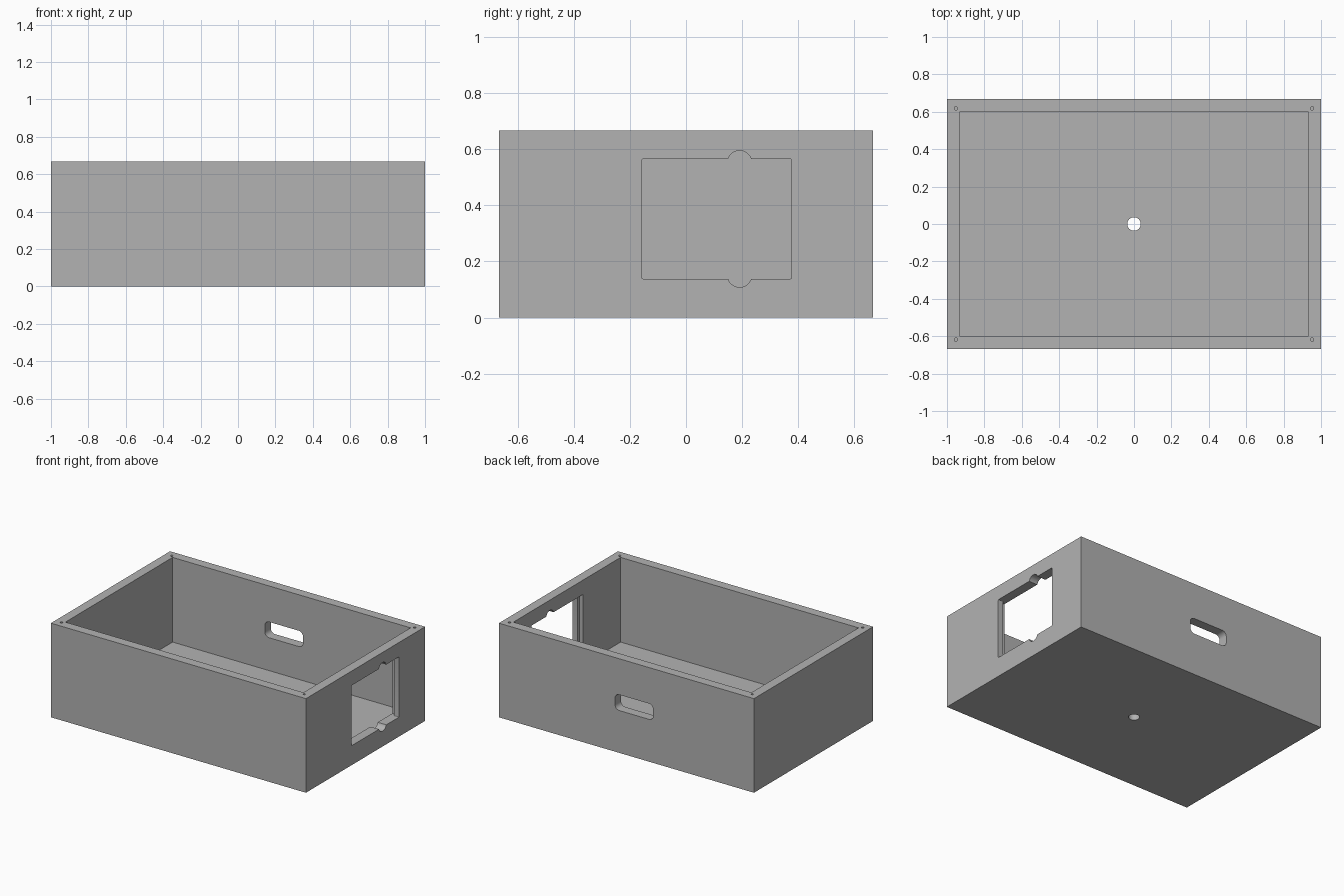
import bpy
import bmesh
import math
from mathutils import Matrix, Vector

if "Cube" in bpy.data.objects:
    bpy.data.objects.remove(bpy.data.objects["Cube"], do_unlink=True)

W, D, H, WALL = 2.0, 1.334, 0.667, 0.067

grey = bpy.data.materials.new("plain grey")
grey.use_nodes = True
grey.diffuse_color = (0.448, 0.448, 0.448, 1)
grey.node_tree.nodes["Principled BSDF"].inputs["Base Color"].default_value = grey.diffuse_color


def finish(name, bm):
    mesh = bpy.data.meshes.new(name)
    bm.to_mesh(mesh)
    bm.free()
    mesh.materials.append(grey)
    obj = bpy.data.objects.new(name, mesh)
    bpy.context.collection.objects.link(obj)
    return obj


def block(name, lo, hi, round_axis=None, radius=0):
    """Box between two corners, with edges along one axis optionally rounded."""
    lo, hi = Vector(lo), Vector(hi)
    bm = bmesh.new()
    bmesh.ops.create_cube(bm, size=1)
    bmesh.ops.scale(bm, vec=hi - lo, verts=bm.verts)
    bmesh.ops.translate(bm, vec=(lo + hi) / 2, verts=bm.verts)
    if round_axis is not None:
        edges = [e for e in bm.edges
                 if abs((e.verts[0].co - e.verts[1].co).normalized()[round_axis]) > 0.9]
        bmesh.ops.bevel(bm, geom=edges, offset=radius, segments=6,
                        profile=0.5, affect='EDGES')
    return finish(name, bm)


def rod(name, centre, radius, length, along_x=False, sides=32):
    bm = bmesh.new()
    bmesh.ops.create_cone(bm, cap_ends=True, segments=sides,
                          radius1=radius, radius2=radius, depth=length)
    turn = Matrix.Rotation(math.pi / 2, 4, 'Y') if along_x else Matrix.Identity(4)
    bm.transform(Matrix.Translation(centre) @ turn)
    return finish(name, bm)


# Open-topped enclosure
box = block("enclosure", (-W / 2, -D / 2, 0), (W / 2, D / 2, H))
ix, iy = W / 2 - WALL, D / 2 - WALL
cutters = [block("cavity", (-ix, -iy, WALL), (ix, iy, H + 0.1))]

# Socket opening in the +x wall, with two screw notches and an inner rebate
y0, y1, z0, z1 = -0.157, 0.376, 0.138, 0.565
cutters.append(block("socket_opening", (0.9, y0, z0), (1.1, y1, z1), 0, 0.005))
cutters.append(block("socket_rebate", (0.9, y0 - 0.02, z0), (0.96, y1 + 0.02, z1)))
for z in (z0 + 0.013, z1 - 0.013):
    cutters.append(rod("screw_notch", (1, 0.191, z), 0.043, 0.2, along_x=True))

# Rounded slot in the back wall
cutters.append(block("back_slot", (-0.21, iy - 0.05, 0.3), (0.09, D / 2 + 0.05, 0.412), 1, 0.034))

# Drain hole in the floor and blind screw holes in the rim corners
cutters.append(rod("floor_hole", (0, 0, 0), 0.036, 0.3))
for sx in (-1, 1):
    for sy in (-1, 1):
        cutters.append(rod("rim_screw_hole", (sx * 0.952, sy * 0.618, H), 0.009, 0.2, sides=16))

# Cut everything, then drop the cutters
for cutter in cutters:
    cutter.hide_render = True
    mod = box.modifiers.new(cutter.name, 'BOOLEAN')
    mod.operation, mod.solver, mod.object = 'DIFFERENCE', 'EXACT', cutter
graph = bpy.context.evaluated_depsgraph_get()
result = bpy.data.meshes.new_from_object(box.evaluated_get(graph))
box.modifiers.clear()
box.data = result
for cutter in cutters:
    bpy.data.objects.remove(cutter, do_unlink=True)

# Smooth the small curves, keep the corners crisp
bpy.ops.object.select_all(action='DESELECT')
box.select_set(True)
bpy.context.view_layer.objects.active = box
bpy.ops.object.shade_smooth_by_angle(angle=math.radians(30))
